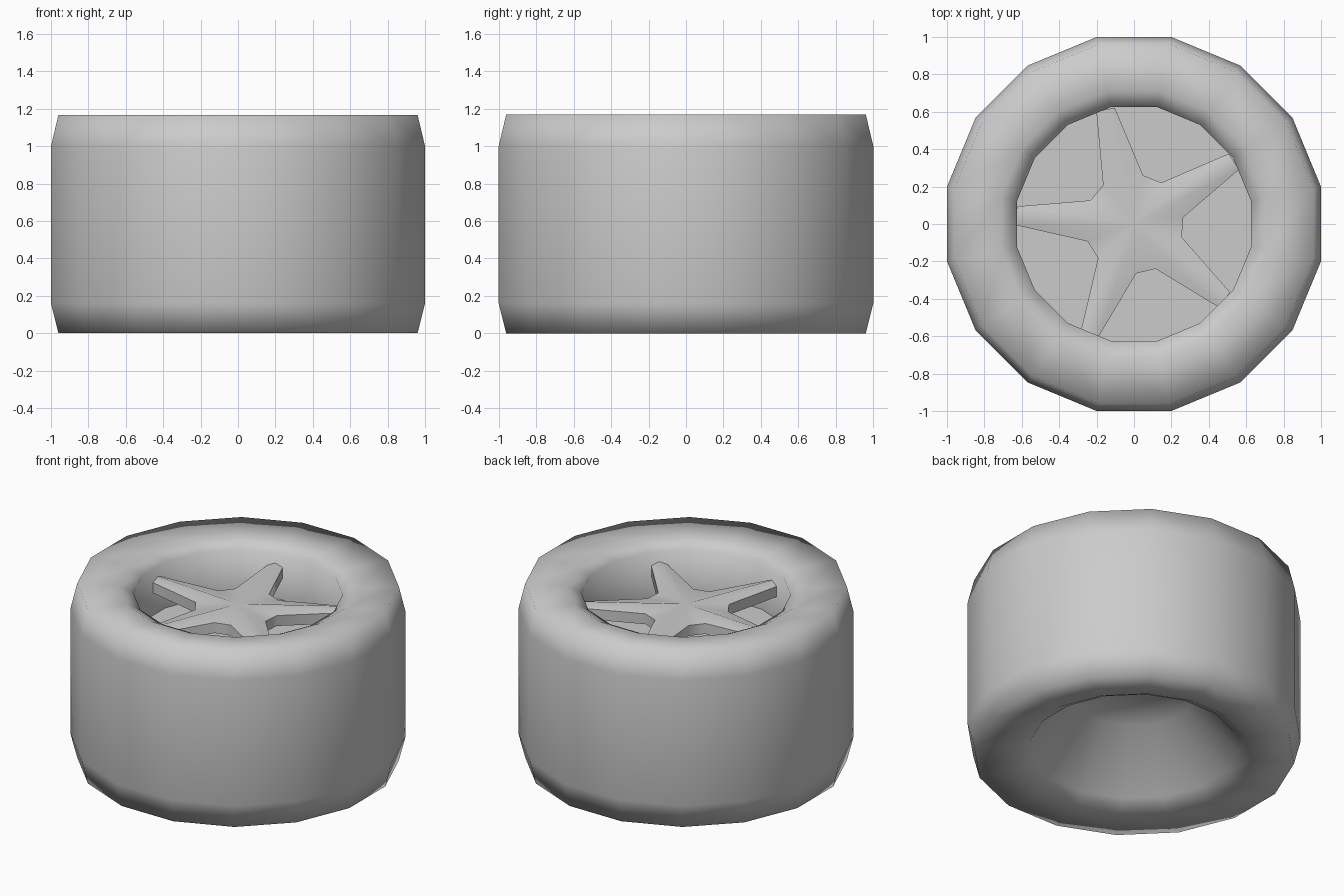
import bpy, bmesh, math

if "Cube" in bpy.data.objects:
    bpy.data.objects.remove(bpy.data.objects["Cube"])

N = 16                                  # sides of the wheel
K = 1 / math.cos(math.pi / N)           # flat-to-corner radius factor


def make_object(name, bm, smooth=True):
    bmesh.ops.recalc_face_normals(bm, faces=bm.faces[:])
    for f in bm.faces:
        f.smooth = smooth
    mesh = bpy.data.meshes.new(name)
    bm.to_mesh(mesh)
    bm.free()
    ob = bpy.data.objects.new(name, mesh)
    bpy.context.collection.objects.link(ob)
    return ob


def polar(r, deg, z):
    a = math.radians(deg)
    return (r * math.cos(a), r * math.sin(a), z)


def revolve(bm, profile):
    """Rings of N points from (flat radius, z) pairs, bridged by quads."""
    rings = [[bm.verts.new(polar(r * K, (i + 0.5) * 360 / N, z)) for i in range(N)]
             for r, z in profile]
    for a, b in zip(rings, rings[1:]):
        for i in range(N):
            j = (i + 1) % N
            bm.faces.new((a[i], a[j], b[j], b[i]))
    return rings


# Tyre: front well, rounded lips, tread and the conical back recess
bm = bmesh.new()
rings = revolve(bm, [(0.625, 0.80), (0.625, 1.11), (0.71, 1.155), (0.96, 1.168),
                     (1.0, 1.0), (1.0, 0.16), (0.96, 0.0), (0.71, 0.015),
                     (0.625, 0.06), (0.36, 0.42)])
hub = bm.verts.new((0, 0, 0.42))
for i in range(N):
    bm.faces.new((rings[-1][i], rings[-1][(i + 1) % N], hub))
make_object("tyre", bm)

# Flat floor of the front well
bm = bmesh.new()
floor = revolve(bm, [(0.625, 0.80)])[0]
bm.faces.new(floor)
make_object("rim_floor", bm, smooth=False)

# Five-spoke star with a raised ridge along each spoke
bm = bmesh.new()
EDGE, BASE, PEAK = 1.02, 0.95, 1.042
hub = bm.verts.new((0, 0, PEAK))
top, ridge = [], []
for k in range(5):
    c = 32 + 72 * k
    for r, da in ((0.265, -24.5), (0.63, -4.6), (0.63, 4.6), (0.265, 24.5)):
        top.append(bm.verts.new(polar(r, c + da, EDGE)))
    ridge.append(bm.verts.new(polar(0.63, c, PEAK)))
low = [bm.verts.new((v.co.x, v.co.y, BASE)) for v in top]
for k in range(5):
    a, b, c, d = top[4 * k:4 * k + 4]
    e = top[(4 * k + 4) % 20]
    bm.faces.new((hub, a, b, ridge[k]))
    bm.faces.new((hub, ridge[k], c, d))
    bm.faces.new((hub, d, e))
    bm.faces.new((b, low[4 * k + 1], low[4 * k + 2], c, ridge[k]))
for i in range(20):
    if i % 4 != 1:
        j = (i + 1) % 20
        bm.faces.new((top[i], low[i], low[j], top[j]))
bm.faces.new(low)
star = make_object("spokes", bm)
bpy.context.view_layer.objects.active = star
star.select_set(True)
bpy.ops.object.shade_smooth_by_angle(angle=math.radians(60))
